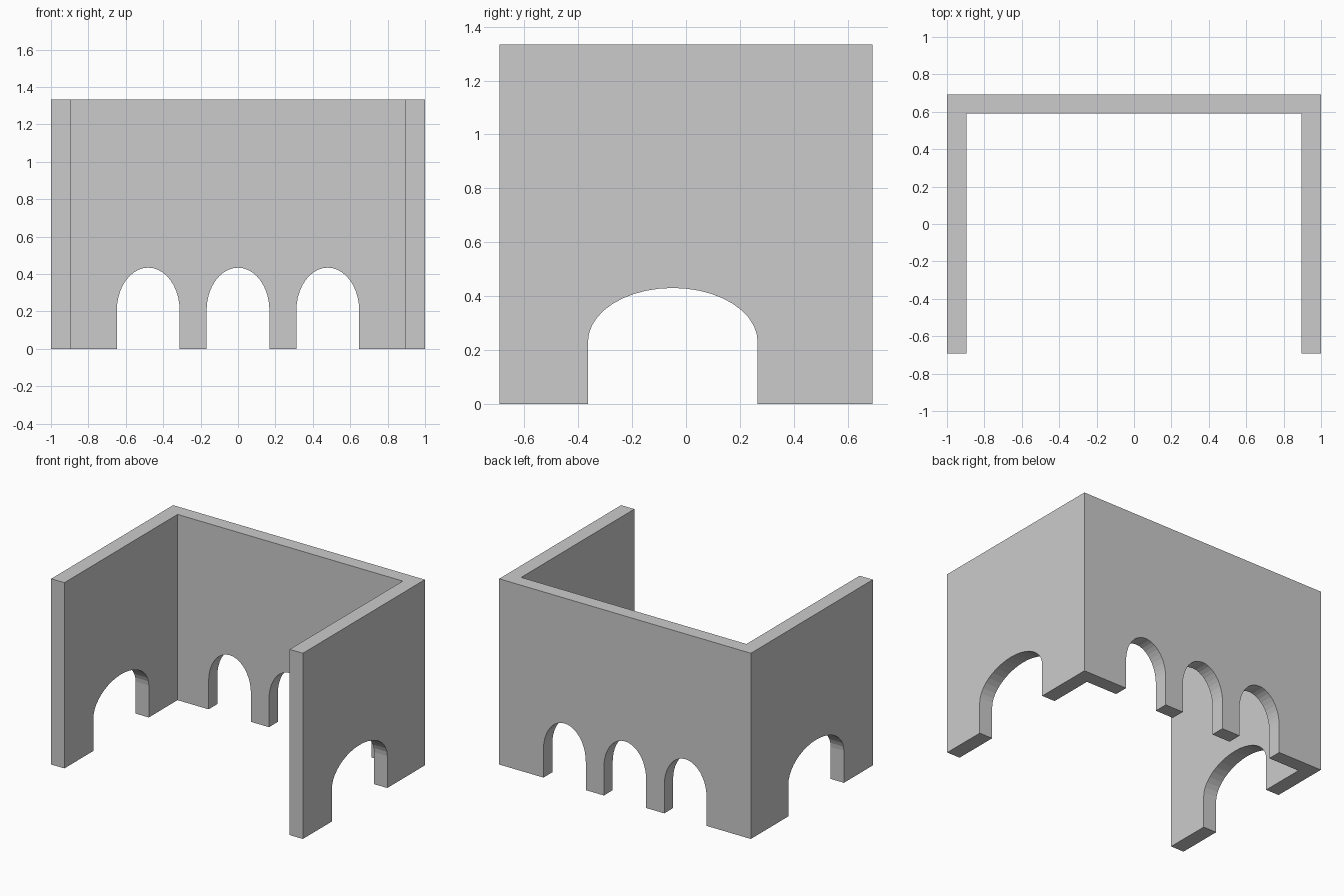
import bpy, bmesh, math
from mathutils import Vector

if "Cube" in bpy.data.objects:
    bpy.data.objects.remove(bpy.data.objects["Cube"])

HEIGHT = 1.334
W, D = 1.0, 0.692          # outer half width and half depth
IX, IY = 0.895, 0.592      # inner faces of the side and back walls


def prism(name, points, direction):
    """Closed solid from a planar outline swept along a vector."""
    bm = bmesh.new()
    face = bm.faces.new([bm.verts.new(p) for p in points])
    ext = bmesh.ops.extrude_face_region(bm, geom=[face])
    verts = [g for g in ext["geom"] if isinstance(g, bmesh.types.BMVert)]
    bmesh.ops.translate(bm, verts=verts, vec=Vector(direction))
    bmesh.ops.recalc_face_normals(bm, faces=bm.faces)
    mesh = bpy.data.meshes.new(name)
    bm.to_mesh(mesh)
    bm.free()
    obj = bpy.data.objects.new(name, mesh)
    bpy.context.collection.objects.link(obj)
    return obj


def arch(center, half, spring, top, segments=20):
    """Stilted elliptical arch outline, running below the floor."""
    pts = [(center - half, -0.2), (center + half, -0.2)]
    for i in range(segments + 1):
        a = math.pi * i / segments
        pts.append((center + half * math.cos(a),
                    spring + (top - spring) * math.sin(a)))
    return pts


# U-shaped walls, open at the front
plan = [(-W, -D), (-IX, -D), (-IX, IY), (IX, IY),
        (IX, -D), (W, -D), (W, D), (-W, D)]
walls = prism("arched_walls", [(x, y, 0) for x, y in plan], (0, 0, HEIGHT))

# Three narrow arches in the back wall
cutters = [prism("back_arch_cutter",
                 [(x, 0.5, z) for x, z in arch(cx, 0.168, 0.205, 0.434)],
                 (0, 0.4, 0))
           for cx in (-0.48, 0, 0.48)]

# One wide arch through both side walls
cutters.append(prism("side_arch_cutter",
                     [(-1.2, y, z) for y, z in arch(-0.049, 0.315, 0.23, 0.43)],
                     (2.4, 0, 0)))

# Cut the openings, then remove the cutters
bpy.context.view_layer.objects.active = walls
for cutter in cutters:
    cutter.hide_render = True
    mod = walls.modifiers.new("opening", "BOOLEAN")
    mod.operation = "DIFFERENCE"
    mod.solver = "EXACT"
    mod.object = cutter
    bpy.ops.object.modifier_apply(modifier=mod.name)
    bpy.data.objects.remove(cutter)
